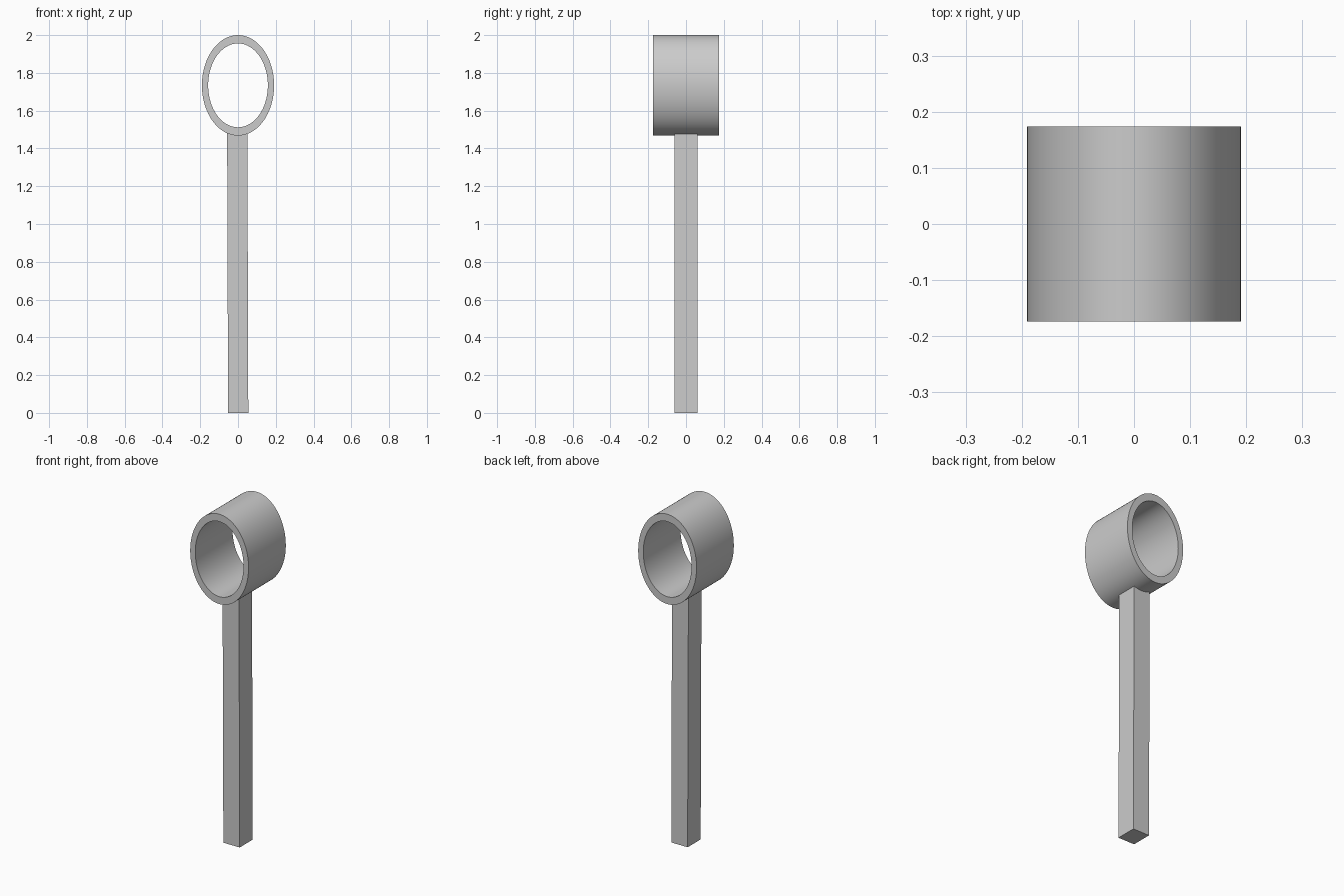
import bpy, bmesh, math

cube = bpy.data.objects.get("Cube")
if cube:
    bpy.data.objects.remove(cube, do_unlink=True)

grey = bpy.data.materials.new("plain grey")
grey.use_nodes = True
colour = (0.6, 0.6, 0.6, 1)
grey.diffuse_color = colour
grey.node_tree.nodes["Principled BSDF"].inputs["Base Color"].default_value = colour


def add_object(name, bm):
    bmesh.ops.recalc_face_normals(bm, faces=bm.faces)
    mesh = bpy.data.meshes.new(name)
    bm.to_mesh(mesh)
    bm.free()
    mesh.materials.append(grey)
    obj = bpy.data.objects.new(name, mesh)
    bpy.context.collection.objects.link(obj)
    return obj


# Oval ring, open from front to back
SEGMENTS = 96
CENTRE_Z, HALF_DEPTH = 1.734, 0.174
outer, inner = (0.191, 0.266), (0.158, 0.222)
bm = bmesh.new()
loops = []
for (rx, rz), y in ((outer, -HALF_DEPTH), (outer, HALF_DEPTH),
                    (inner, HALF_DEPTH), (inner, -HALF_DEPTH)):
    angles = [math.tau * i / SEGMENTS for i in range(SEGMENTS)]
    loops.append([bm.verts.new((rx * math.cos(a), y, CENTRE_Z + rz * math.sin(a)))
                  for a in angles])
for k, loop in enumerate(loops):
    following = loops[(k + 1) % len(loops)]
    for i in range(SEGMENTS):
        j = (i + 1) % SEGMENTS
        bm.faces.new((loop[i], loop[j], following[j], following[i]))
ring = add_object("ring", bm)
bpy.ops.object.select_all(action='DESELECT')
ring.select_set(True)
bpy.context.view_layer.objects.active = ring
bpy.ops.object.shade_smooth_by_angle(angle=math.radians(30))

# Square handle, leaning very slightly to the right
HANDLE_TOP = 1.482
bm = bmesh.new()
bmesh.ops.create_cube(bm, size=1)
for v in bm.verts:
    top = v.co.z > 0
    v.co.x = v.co.x * 0.107 + (-0.004 if top else 0.001)
    v.co.y = v.co.y * 0.122 - 0.001
    v.co.z = HANDLE_TOP if top else 0
add_object("handle", bm)
